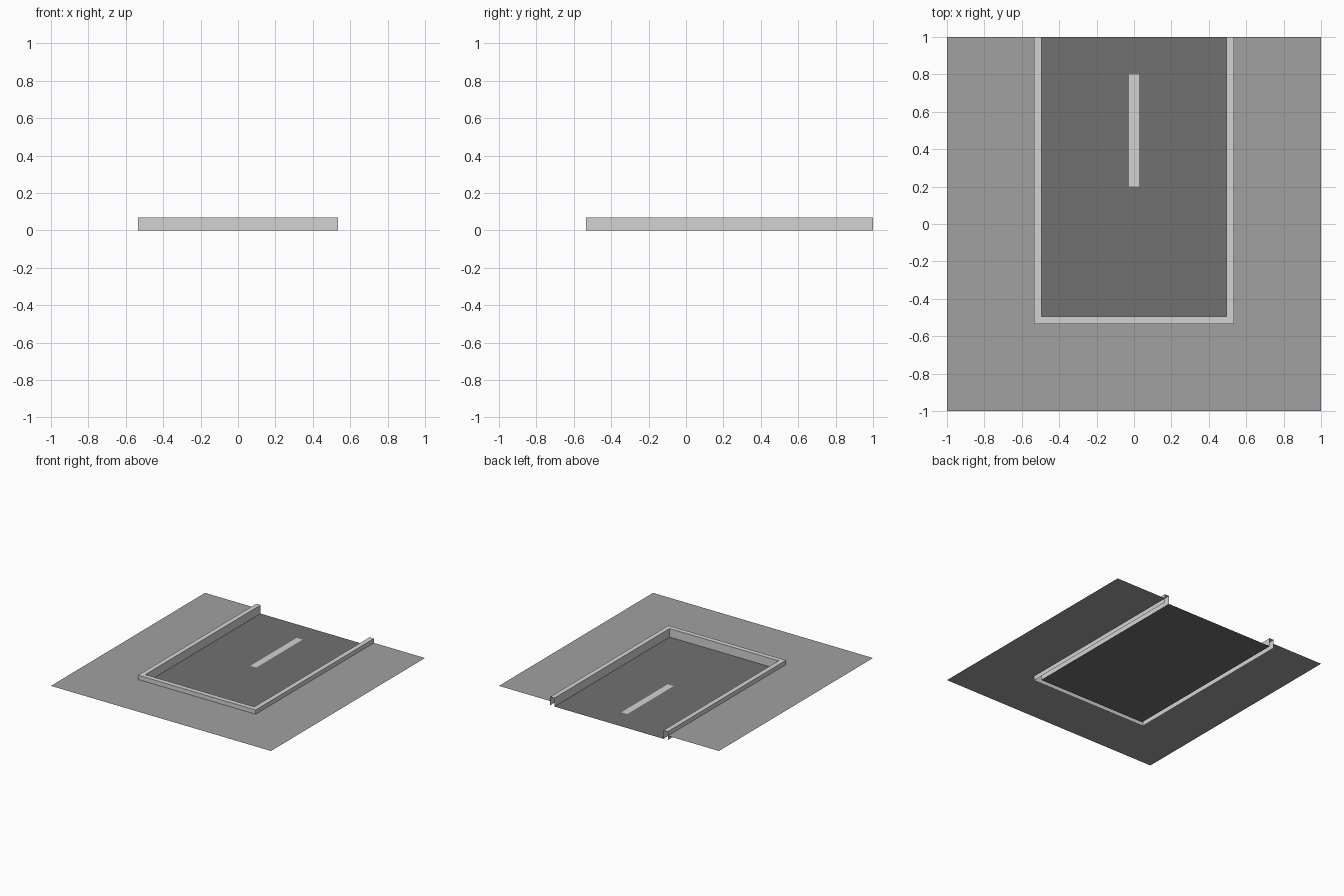
import bpy

if "Cube" in bpy.data.objects:
    bpy.data.objects.remove(bpy.data.objects["Cube"])

INNER, OUTER = 0.495, 0.535      # curb faces, measured from the centre line
TOP, GROUND = 0.07, 0.035        # curb height and pavement height


def material(name, value):
    m = bpy.data.materials.new(name)
    m.diffuse_color = (value, value, value, 1)
    m.use_nodes = True
    m.node_tree.nodes["Principled BSDF"].inputs["Base Color"].default_value = m.diffuse_color
    return m


light = material("light concrete", 0.65)
mid = material("pavement grey", 0.355)
dark = material("asphalt grey", 0.165)


def build(name, verts, faces, mat):
    mesh = bpy.data.meshes.new(name)
    mesh.from_pydata(verts, [], faces)
    mesh.materials.append(mat)
    obj = bpy.data.objects.new(name, mesh)
    bpy.context.collection.objects.link(obj)
    return obj


def plate(name, x0, x1, y0, y1, z, mat):
    build(name, [(x0, y0, z), (x1, y0, z), (x1, y1, z), (x0, y1, z)],
          [(0, 1, 2, 3)], mat)


def u_path(r, z):
    """U-shaped line around the dead end, open at the back."""
    return [(-r, 1, z), (-r, -r, z), (r, -r, z), (r, 1, z)]


# Sunken road and its centre line
plate("road", -INNER, INNER, -INNER, 1, 0, dark)
plate("centre_line", -0.027, 0.027, 0.2, 0.8, 0.002, light)

# Pavement around the curb, a U-shaped sheet
outer_edge = [(-1, 1, GROUND), (-1, -1, GROUND), (1, -1, GROUND), (1, 1, GROUND)]
build("pavement", outer_edge + u_path(OUTER, GROUND),
      [(i, i + 1, i + 5, i + 4) for i in range(3)], mid)

# Curb: outer wall, top and inner wall swept along the U, open underneath
profile = [(OUTER, 0), (OUTER, TOP), (INNER, TOP), (INNER, 0)]
verts = [p for r, z in profile for p in u_path(r, z)]
faces = [(4 * k + i, 4 * k + i + 1, 4 * k + i + 5, 4 * k + i + 4)
         for k in range(3) for i in range(3)]
build("curb", verts, faces, light)
